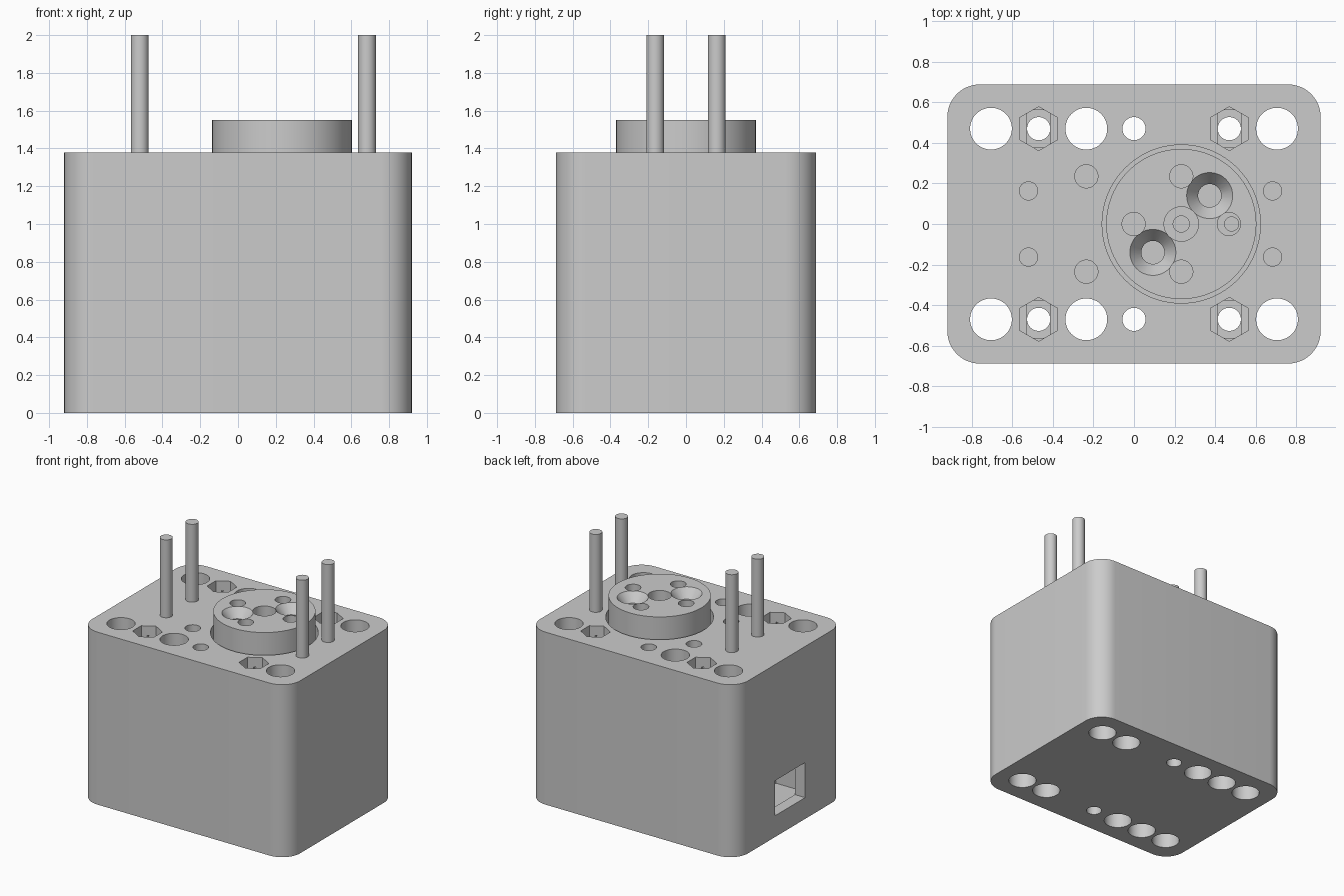
import bpy, bmesh, math
from mathutils import Matrix

cube = bpy.data.objects.get("Cube")
if cube:
    bpy.data.objects.remove(cube, do_unlink=True)

TOP = 1.378          # upper face of the housing
DISC_TOP = 1.55      # upper face of the output disc
DISC_X = 0.233
PITCH = 0.235        # spacing of the hole grid
ROW = 2 * PITCH      # y of the outer hole rows

grey = bpy.data.materials.new("plain grey")
grey.use_nodes = True
grey.diffuse_color = (0.6, 0.6, 0.6, 1)
grey.node_tree.nodes["Principled BSDF"].inputs["Base Color"].default_value = (0.6, 0.6, 0.6, 1)


def make(name, bm):
    bmesh.ops.recalc_face_normals(bm, faces=bm.faces)
    mesh = bpy.data.meshes.new(name)
    bm.to_mesh(mesh)
    bm.free()
    obj = bpy.data.objects.new(name, mesh)
    obj.data.materials.append(grey)
    bpy.context.scene.collection.objects.link(obj)
    return obj


def cylinder(name, x, y, z0, z1, r, r_top=None, sides=48):
    bm = bmesh.new()
    bmesh.ops.create_cone(bm, cap_ends=True, segments=sides, radius1=r,
                          radius2=r if r_top is None else r_top, depth=z1 - z0,
                          matrix=Matrix.Translation((x, y, (z0 + z1) / 2)))
    return make(name, bm)


def box(name, x0, x1, y0, y1, z0, z1, corner=0):
    bm = bmesh.new()
    size = Matrix.Diagonal((x1 - x0, y1 - y0, z1 - z0, 1))
    centre = Matrix.Translation(((x0 + x1) / 2, (y0 + y1) / 2, (z0 + z1) / 2))
    bmesh.ops.create_cube(bm, size=1, matrix=centre @ size)
    if corner:
        upright = [e for e in bm.edges
                   if abs(e.verts[0].co.z - e.verts[1].co.z) > 0.01]
        bmesh.ops.bevel(bm, geom=upright, offset=corner, segments=12,
                        profile=0.5, affect='EDGES')
    return make(name, bm)


def activate(obj):
    bpy.ops.object.select_all(action='DESELECT')
    obj.select_set(True)
    bpy.context.view_layer.objects.active = obj


def cut(target, cutter):
    cutter.hide_render = True
    mod = target.modifiers.new("cut", 'BOOLEAN')
    mod.operation = 'DIFFERENCE'
    mod.solver = 'EXACT'
    mod.object = cutter
    activate(target)
    bpy.ops.object.modifier_apply(modifier=mod.name)
    bpy.data.objects.remove(cutter, do_unlink=True)


def drill(target, x, y, z0, z1, r, r_top=None, sides=48):
    cut(target, cylinder("cutter", x, y, z0, z1, r, r_top, sides))


# Housing with rounded upright corners
housing = box("housing", -0.92, 0.92, -0.688, 0.688, 0, TOP, corner=0.16)

# Round pocket around the output disc
drill(housing, DISC_X, 0, 1.2, 1.5, 0.39, sides=96)

for side in (-1, 1):
    y = side * ROW
    # Wide and narrow through holes
    for x in (-3 * PITCH, -PITCH, 3 * PITCH):
        drill(housing, x, y, -0.1, 1.5, 0.103)
    drill(housing, 0, y, -0.1, 1.5, 0.057)
    # Nut pockets with stepped floors, and counterbores underneath
    for x in (-ROW, ROW):
        drill(housing, x, y, -0.1, 1.0, 0.103)
        drill(housing, x, y, 0.9, 1.5, 0.057)
        drill(housing, x, y, 1.22, 1.5, 0.108, sides=6)
        cut(housing, box("cutter", x - 0.057, x + 0.057, y - 0.092, y + 0.092, 1.205, 1.3))
    # Blind holes nearer the middle
    drill(housing, -PITCH, side * PITCH, 1.1, 1.5, 0.057)

# Cable port in the narrow side, opening into an inner cavity
cut(housing, box("cutter", -0.83, -0.6, -0.28, 0.28, 0.165, 1.0))
cut(housing, box("cutter", -1.0, -0.8, -0.19, 0.19, 0.17, 0.45))

# Output disc with its bolt circle and stepped centre bore
disc = cylinder("output_disc", DISC_X, 0, 1.19, DISC_TOP, 0.37, sides=96)
drill(disc, DISC_X, 0, 1.42, 1.6, 0.085)
drill(disc, DISC_X, 0, 1.3, 1.5, 0.04)
for k in range(4):
    a = k * math.pi / 2
    drill(disc, DISC_X + PITCH * math.cos(a), PITCH * math.sin(a), 1.38, 1.6, 0.057)
drill(disc, DISC_X + PITCH + 0.013, 0, 1.3, 1.45, 0.035)

# Two countersunk screw holes on the diagonal
for side in (-1, 1):
    x, y = DISC_X + side * 0.14, side * 0.14
    drill(disc, x, y, 1.3, 1.6, 0.057)
    drill(disc, x, y, DISC_TOP - 0.075, DISC_TOP + 0.002, 0.055, 0.115)

# Four upright pins
pins = []
for x, end in ((-0.52, "right"), (0.683, "left")):
    for y, face in ((-0.163, "front"), (0.163, "back")):
        pins.append(cylinder(f"{face}_{end}_pin", x, y, 1.2, 2.0, 0.047))

for obj in [housing, disc] + pins:
    activate(obj)
    bpy.ops.object.shade_smooth_by_angle(angle=math.radians(30))
